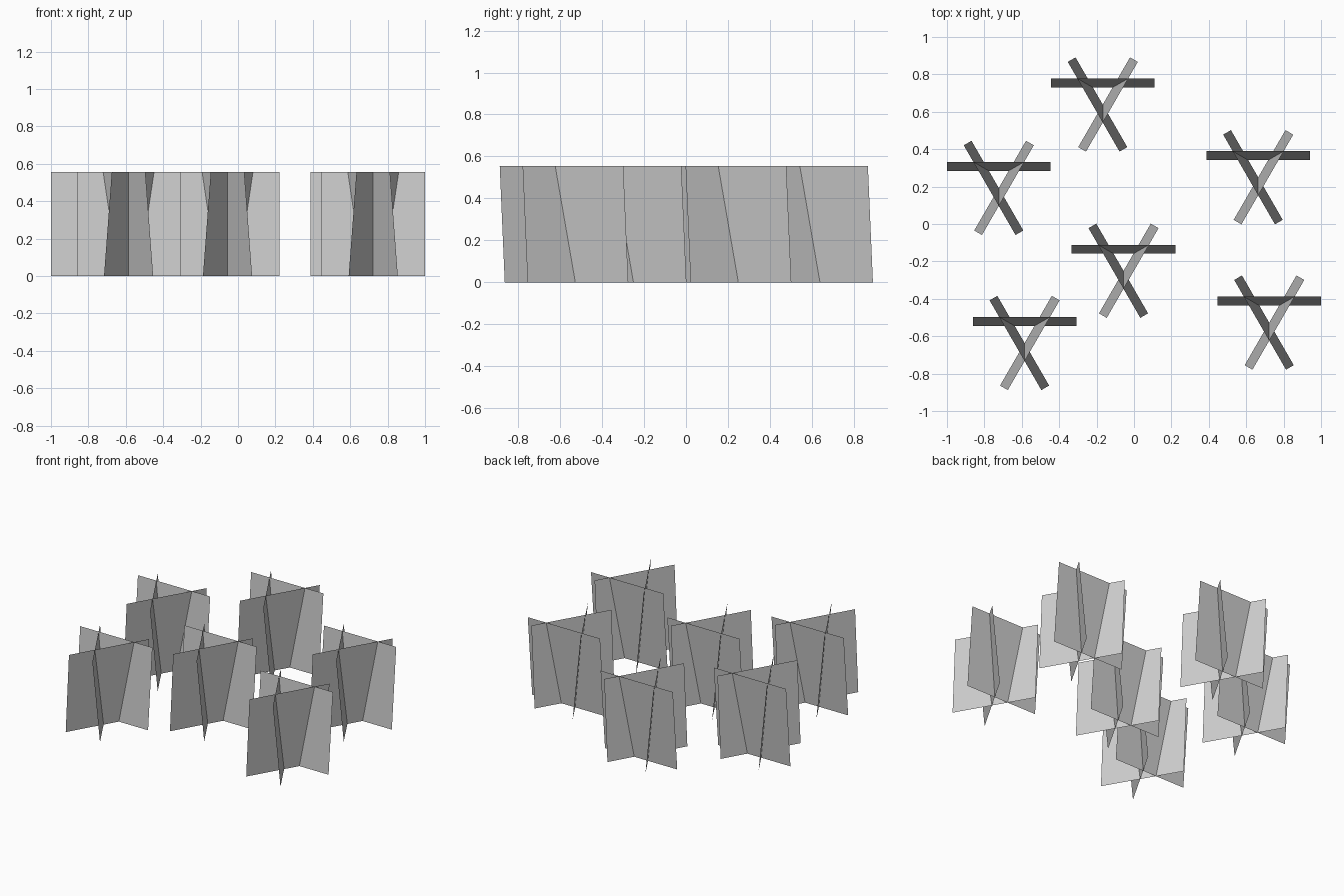
import bpy
import bmesh
from math import radians
from mathutils import Matrix, Vector

if "Cube" in bpy.data.objects:
    bpy.data.objects.remove(bpy.data.objects["Cube"])

WIDTH, HEIGHT, LEAN = 0.554, 0.555, 0.048

# Middle of the back card in each clump
clumps = [(-0.167, 0.754), (-0.723, 0.308), (0.664, 0.365),
          (-0.056, -0.135), (-0.585, -0.521), (0.723, -0.412)]

# Offset from the back card and turn about z; every card leans outwards
cards = [((0, 0), 0), ((-0.028, -0.115), 120), ((0.028, -0.115), 240)]


def add_card(bm, offset, turn):
    """One thin upright leaf card, leaning along its own +y."""
    place = Matrix.Translation((*offset, 0)) @ Matrix.Rotation(radians(turn), 4, 'Z')
    w, d = WIDTH / 2, LEAN / 2
    corners = [(-w, -d, 0), (w, -d, 0), (w, d, HEIGHT), (-w, d, HEIGHT)]
    bm.faces.new([bm.verts.new(place @ Vector(c)) for c in corners])


# Clump of three crossing cards, shared by all copies
bm = bmesh.new()
for offset, turn in cards:
    add_card(bm, offset, turn)
mesh = bpy.data.meshes.new("grass_clump")
bm.to_mesh(mesh)
bm.free()

# Scatter the clumps
for i, (x, y) in enumerate(clumps, 1):
    clump = bpy.data.objects.new(f"grass_clump_{i}", mesh)
    clump.location = (x, y, 0)
    bpy.context.collection.objects.link(clump)
